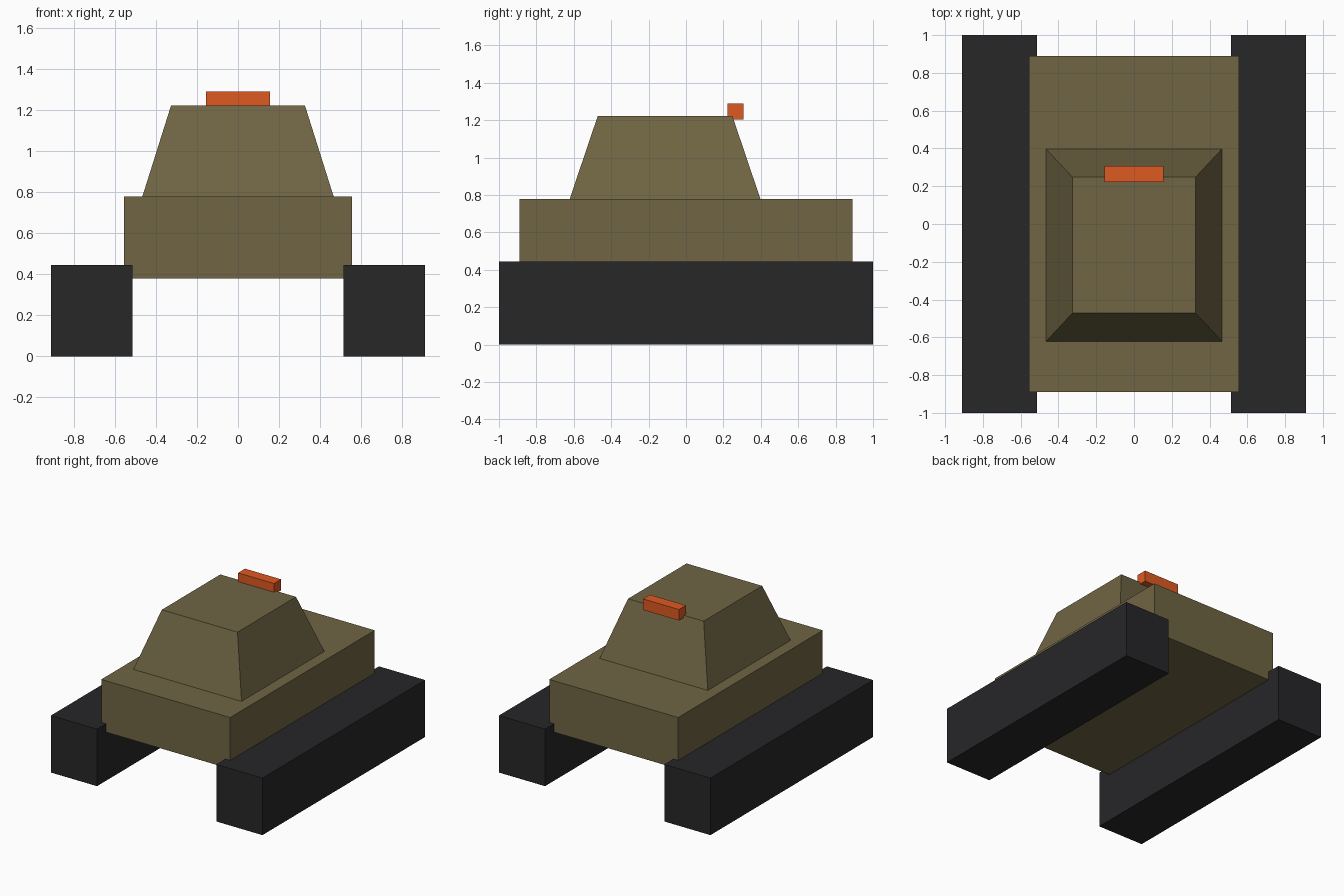
import bpy
import bmesh

if "Cube" in bpy.data.objects:
    bpy.data.objects.remove(bpy.data.objects["Cube"])


def material(name, rgb):
    mat = bpy.data.materials.new(name)
    mat.diffuse_color = (*rgb, 1.0)
    mat.use_nodes = True
    mat.node_tree.nodes["Principled BSDF"].inputs["Base Color"].default_value = mat.diffuse_color
    return mat


def block(name, mat, bottom, top, z0, z1):
    """Box or tapered block; bottom and top are (x0, x1, y0, y1)."""
    bm = bmesh.new()
    bmesh.ops.create_cube(bm, size=1.0)
    for v in bm.verts:
        x0, x1, y0, y1 = top if v.co.z > 0 else bottom
        v.co = (x1 if v.co.x > 0 else x0,
                y1 if v.co.y > 0 else y0,
                z1 if v.co.z > 0 else z0)
    mesh = bpy.data.meshes.new(name)
    bm.to_mesh(mesh)
    bm.free()
    mesh.materials.append(mat)
    obj = bpy.data.objects.new(name, mesh)
    bpy.context.collection.objects.link(obj)
    return obj


olive = material("olive_paint", (0.16, 0.13, 0.057))
black = material("track_rubber", (0.02, 0.02, 0.022))
orange = material("orange_light", (0.73, 0.10, 0.016))

# Tracks on both sides
for side, x0, x1 in (("left", -0.911, -0.514), ("right", 0.514, 0.911)):
    foot = (x0, x1, -1.0, 1.0)
    block(side + "_track", black, foot, foot, 0.0, 0.444)

# Hull resting between the tracks
hull = (-0.555, 0.555, -0.889, 0.889)
block("hull", olive, hull, hull, 0.378, 0.778)

# Tapered cabin, set slightly towards the front
block("cabin", olive, (-0.466, 0.466, -0.622, 0.398),
      (-0.326, 0.326, -0.472, 0.248), 0.778, 1.222)

# Light bar on the rear edge of the roof
bar = (-0.155, 0.155, 0.222, 0.308)
block("light_bar", orange, bar, bar, 1.204, 1.29)
